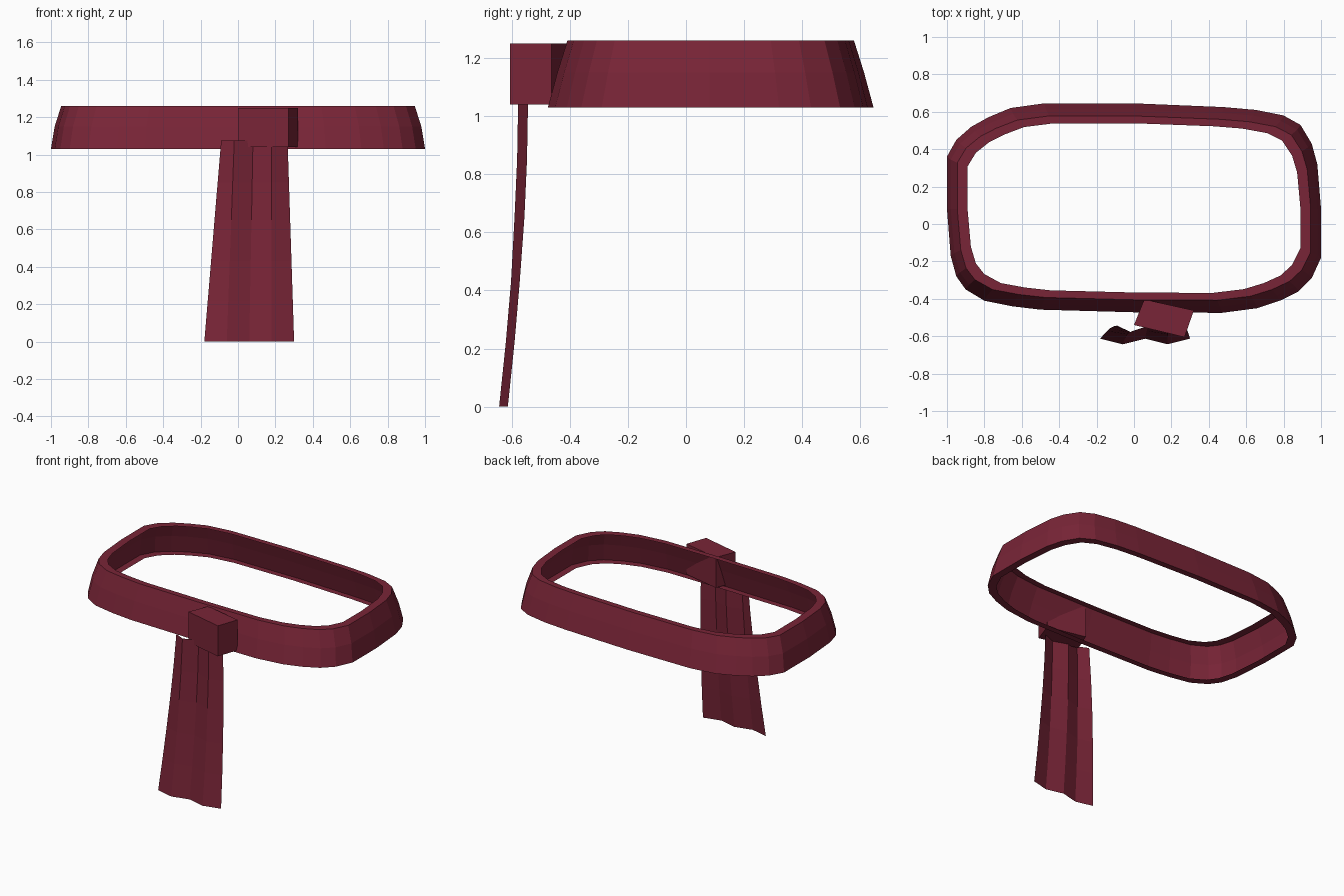
import bpy, bmesh

if "Cube" in bpy.data.objects:
    bpy.data.objects.remove(bpy.data.objects["Cube"])

red = bpy.data.materials.new("dark red cloth")
red.diffuse_color = (0.19, 0.018, 0.038, 1)
red.use_nodes = True
red.node_tree.nodes["Principled BSDF"].inputs["Base Color"].default_value = red.diffuse_color


def make(name, verts, faces):
    me = bpy.data.meshes.new(name)
    me.from_pydata(verts, [], faces)
    me.materials.append(red)
    bm = bmesh.new()
    bm.from_mesh(me)
    bmesh.ops.recalc_face_normals(bm, faces=bm.faces)
    bm.to_mesh(me)
    bm.free()
    ob = bpy.data.objects.new(name, me)
    bpy.context.collection.objects.link(ob)
    return ob


# Sash band: a thin slanted wall with a narrow inward lip at its top and bottom edges
outline = [(-.48, .645), (0, .645), (.48, .625), (.65, .61), (.80, .58), (.89, .53),
           (.95, .43), (.98, .32), (1, .08), (1, -.18), (.95, -.29), (.88, -.36),
           (.78, -.41), (.66, -.45), (.47, -.475), (0, -.472), (-.5, -.458), (-.65, -.44),
           (-.8, -.41), (-.9, -.35), (-.95, -.28), (-.98, -.17), (-1, .08), (-1, .36),
           (-.95, .45), (-.87, .52), (-.78, .57), (-.66, .62)]
CY = 0.085
# x scale, y scale, height
section = [(.95, .925, 1.03), (1, 1, 1.03), (.98, .942, 1.15), (.945, .88, 1.26),
           (.89, .81, 1.26)]
n, m = len(outline), len(section)
verts = [(x * sx, CY + (y - CY) * sy, z) for sx, sy, z in section for x, y in outline]
faces = [(r * n + i, r * n + (i + 1) % n, (r + 1) * n + (i + 1) % n, (r + 1) * n + i)
         for r in range(m - 1) for i in range(n)]
make("sash_band", verts, faces)

# Knot: a turned block that pushes through the front wall of the band
plan = [(.055, -.403), (.32, -.462), (.27, -.605), (0, -.54)]
verts = [(x, y, z) for z in (1.04, 1.25) for x, y in plan]
faces = [(3, 2, 1, 0), (4, 5, 6, 7)] + [(i, (i + 1) % 4, (i + 1) % 4 + 4, i + 4) for i in range(4)]
make("sash_knot", verts, faces)

# Hanging tail: a pleated sheet that narrows upwards and bends forwards at the hem
rows = [(0, -.628), (.22, -.605), (.43, -.587), (.65, -.573), (.85, -.564), (1.075, -.56)]
hem = (-.18, -.06, .06, .18, .30)
top = (-.09, -.02, .08, .18, .265)
verts = []
for z, y in rows:
    t = z / rows[-1][0]
    depth = .017 if z > .6 else .015
    for c in range(5):
        fold = -depth if c % 2 else depth
        verts.append((hem[c] + (top[c] - hem[c]) * t, y + fold, z))
faces = [(r * 5 + c, r * 5 + c + 1, r * 5 + c + 6, r * 5 + c + 5)
         for r in range(len(rows) - 1) for c in range(4)]
make("hanging_tail", verts, faces)
